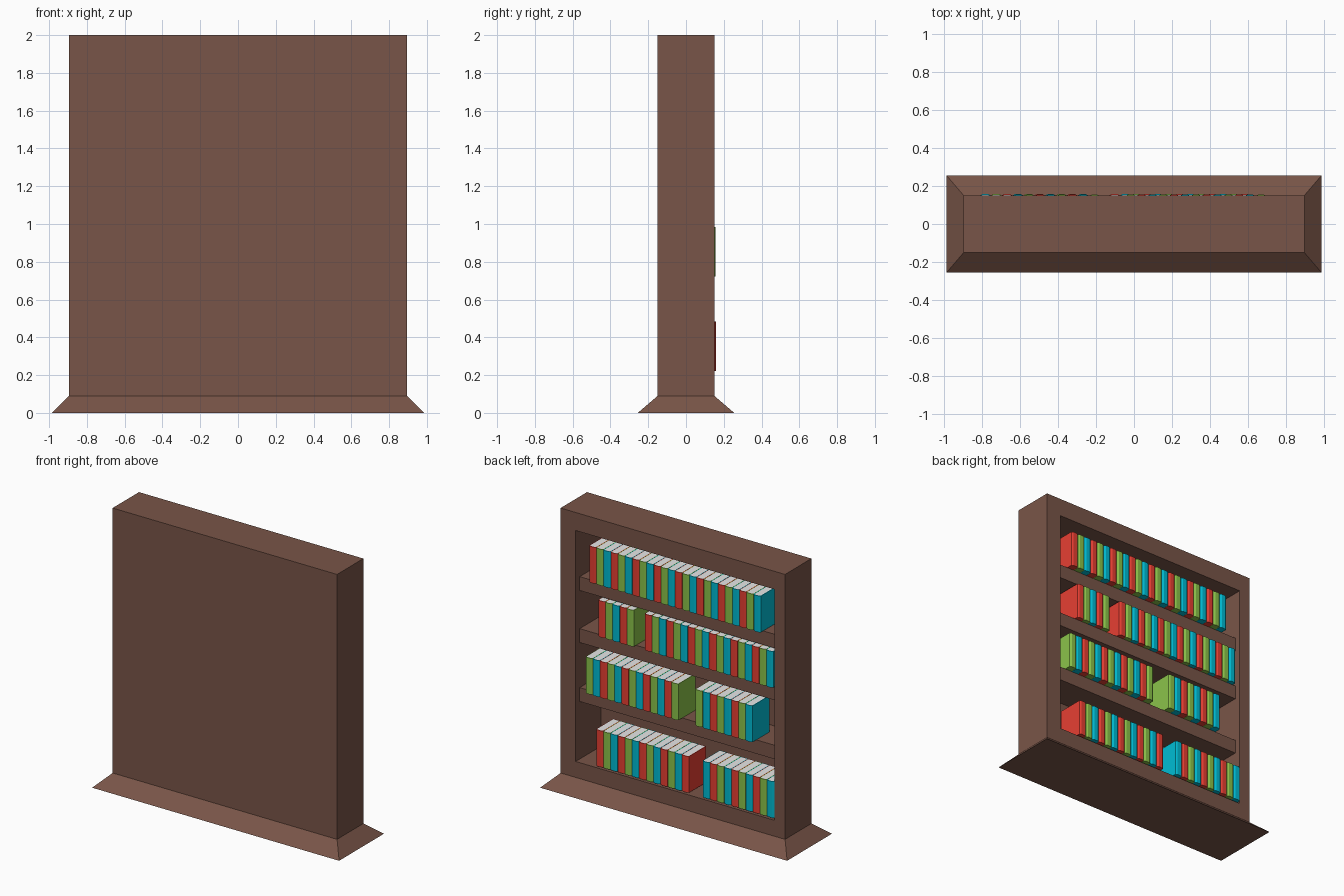
import bpy, bmesh

cube = bpy.data.objects.get("Cube")
if cube:
    bpy.data.objects.remove(cube, do_unlink=True)


def material(name, hex_code):
    # Convert a display colour to linear values
    def linear(v):
        return v / 12.92 if v < 0.04 else ((v + 0.055) / 1.055) ** 2.4
    rgb = [linear(int(hex_code[i:i + 2], 16) / 255) for i in (0, 2, 4)]
    mat = bpy.data.materials.new(name)
    mat.use_nodes = True
    mat.diffuse_color = (*rgb, 1)
    mat.node_tree.nodes["Principled BSDF"].inputs["Base Color"].default_value = (*rgb, 1)
    return mat


wood = material("brown wood", "795548")
pages = material("white pages", "EEEEEE")
covers = [material("red cover", "F44336"),
          material("green cover", "8BC34A"),
          material("cyan cover", "00BCD4")]


def finish(name, bm, mats):
    bmesh.ops.recalc_face_normals(bm, faces=bm.faces)
    mesh = bpy.data.meshes.new(name)
    bm.to_mesh(mesh)
    bm.free()
    for m in mats:
        mesh.materials.append(m)
    obj = bpy.data.objects.new(name, mesh)
    bpy.context.collection.objects.link(obj)
    return obj


def loft(name, rings, mats):
    # Join equal point loops with quads and cap both ends
    bm = bmesh.new()
    loops = [[bm.verts.new(p) for p in ring] for ring in rings]
    n = len(loops[0])
    for a, b in zip(loops, loops[1:]):
        for i in range(n):
            j = (i + 1) % n
            bm.faces.new((a[i], a[j], b[j], b[i]))
    bm.faces.new(loops[0])
    bm.faces.new(loops[-1])
    return finish(name, bm, mats)


def upright(x0, x1, z0, z1, y):
    return [(x0, y, z0), (x1, y, z0), (x1, y, z1), (x0, y, z1)]


def level(hx, hy, z):
    return [(-hx, -hy, z), (hx, -hy, z), (hx, hy, z), (-hx, hy, z)]


# Case with a deep recess open to the rear, on a flared plinth
LEFT, RIGHT, FLOOR, CEILING = 0.775, -0.81, 0.205, 1.87
outer = (-0.895, 0.895, 0.09, 2.0)
inner = (RIGHT, LEFT, FLOOR, CEILING)
loft("case", [upright(*outer, -0.15), upright(*outer, 0.15),
              upright(*inner, 0.15), upright(*inner, -0.14)], [wood])
loft("plinth", [level(0.985, 0.255, 0), level(0.895, 0.15, 0.09)], [wood])

# Shelves, set slightly back from the opening
for i, top in enumerate((0.72, 1.145, 1.52)):
    span = (RIGHT, LEFT, top - 0.1, top)
    loft(f"shelf_{i + 1}", [upright(*span, -0.14), upright(*span, 0.104)], [wood])

PITCH, HEIGHT, DEPTH = 0.057, 0.262, 0.2


def book(name, x, front, z, cover):
    # Block with a chamfered spine and an inset top showing the pages
    w, c = PITCH - 0.001, 0.008
    back = front - DEPTH
    outline = [(x, back), (x, front - c), (x - w * 0.25, front),
               (x - w * 0.75, front), (x - w, front - c), (x - w, back)]
    bm = bmesh.new()
    base = bm.faces.new([bm.verts.new((px, py, z)) for px, py in outline])
    moved = bmesh.ops.extrude_face_region(bm, geom=[base])["geom"]
    bmesh.ops.translate(bm, vec=(0, 0, HEIGHT),
                        verts=[v for v in moved if isinstance(v, bmesh.types.BMVert)])
    top = max(bm.faces, key=lambda f: f.calc_center_median().z)
    bmesh.ops.inset_region(bm, faces=[top], thickness=0.005)
    top.material_index = 1
    finish(name, bm, [cover, pages])


# Groups of books: start x, spine y, bottom z, count, first colour
groups = [
    (0.610, 0.158, 0.222, 13, 0), (-0.240, 0.158, 0.222, 10, 2),
    (0.695, 0.155, 0.721, 13, 1), (-0.180, 0.155, 0.721, 8, 1),
    (0.609, 0.136, 1.146, 5, 0), (0.238, 0.136, 1.146, 18, 0),
    (0.672, 0.148, 1.525, 24, 0),
]
for g, (x, y, z, count, first) in enumerate(groups):
    for k in range(count):
        book(f"book_{g + 1}_{k + 1}", x - k * PITCH, y, z, covers[(first + k) % 3])
